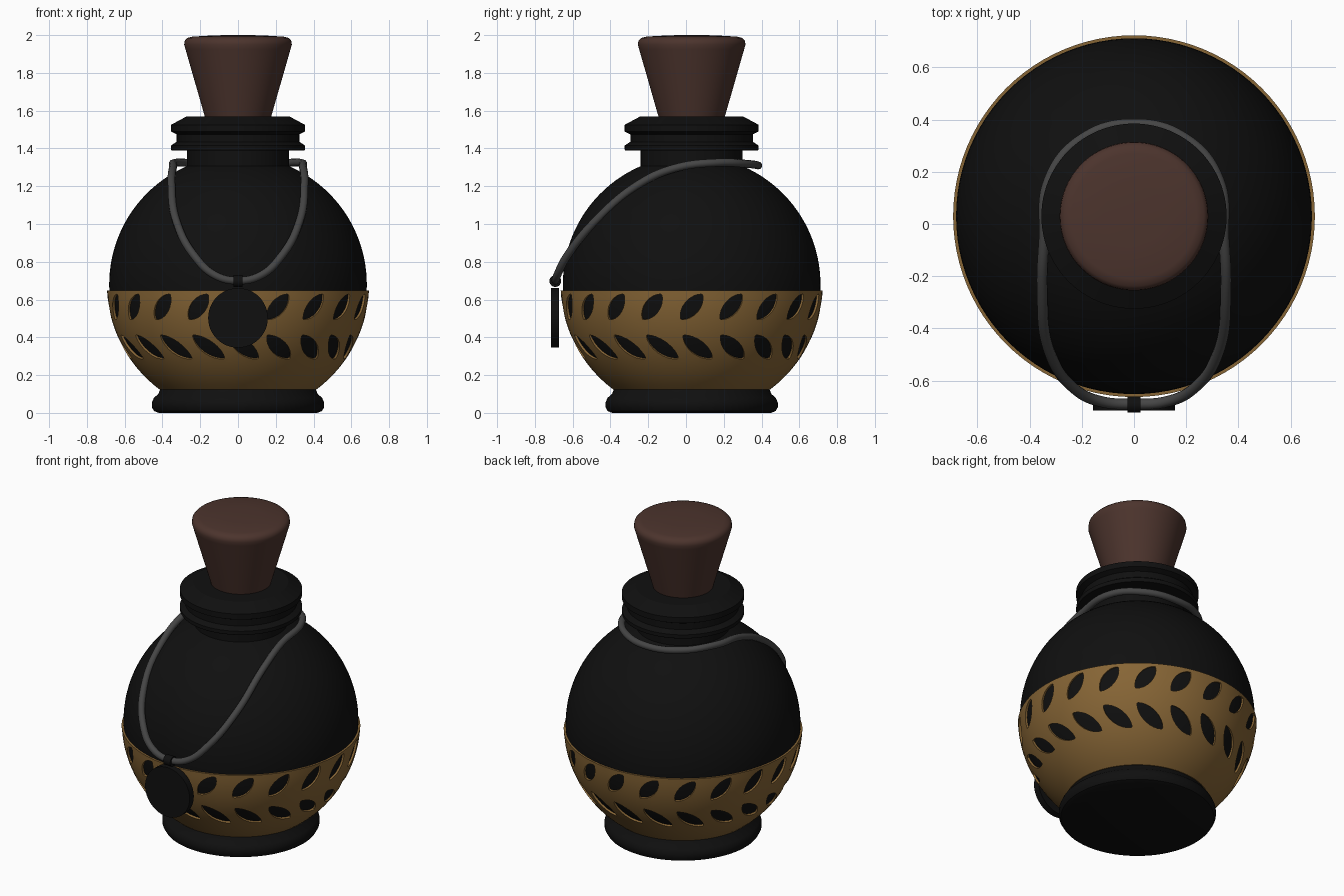
import bpy, bmesh
from math import sin, cos, pi, radians, asin, sqrt
from mathutils import Vector

if "Cube" in bpy.data.objects:
    bpy.data.objects.remove(bpy.data.objects["Cube"], do_unlink=True)

AXIS_Y = 0.03        # bottle axis
CENTRE = Vector((0, AXIS_Y, 0.68))
GLASS_R, BAND_R = 0.682, 0.694


def material(name, rgb):
    mat = bpy.data.materials.new(name)
    mat.use_nodes = True
    colour = (*rgb, 1)
    mat.diffuse_color = colour
    bsdf = next(n for n in mat.node_tree.nodes if n.type == 'BSDF_PRINCIPLED')
    bsdf.inputs["Base Color"].default_value = colour
    bsdf.inputs["Roughness"].default_value = 0.6
    return mat


black = material("black_glass", (0.005, 0.005, 0.005))
gold = material("old_gold", (0.24, 0.13, 0.036))
cork = material("brown_cork", (0.072, 0.034, 0.026))
grey = material("grey_cord", (0.06, 0.06, 0.06))


def finish(ob, angle=35):
    bpy.ops.object.select_all(action='DESELECT')
    ob.select_set(True)
    bpy.context.view_layer.objects.active = ob
    bpy.ops.object.shade_smooth_by_angle(angle=radians(angle))


def add_object(name, bm, mat):
    bmesh.ops.recalc_face_normals(bm, faces=bm.faces)
    mesh = bpy.data.meshes.new(name)
    bm.to_mesh(mesh)
    bm.free()
    mesh.materials.append(mat)
    ob = bpy.data.objects.new(name, mesh)
    bpy.context.collection.objects.link(ob)
    return ob


def lathe(name, profile, mat, closed=False, segs=96):
    """Spin (radius, height) points; open profiles get flat caps."""
    bm = bmesh.new()
    rings = []
    for r, z in profile:
        rings.append([bm.verts.new((r * cos(2 * pi * i / segs), AXIS_Y + r * sin(2 * pi * i / segs), z))
                      for i in range(segs)])
    pairs = list(zip(rings, rings[1:]))
    if closed:
        pairs.append((rings[-1], rings[0]))
    for a, b in pairs:
        for i in range(segs):
            j = (i + 1) % segs
            bm.faces.new((a[i], a[j], b[j], b[i]))
    if not closed:
        bm.faces.new(rings[0][::-1])
        bm.faces.new(rings[-1])
    return add_object(name, bm, mat)


def sphere_arc(radius, z0, z1, steps):
    """Profile points along the round belly between two heights."""
    a0, a1 = (asin((z - CENTRE.z) / radius) for z in (z0, z1))
    angles = [a0 + (a1 - a0) * i / steps for i in range(steps + 1)]
    return [(radius * cos(a), CENTRE.z + radius * sin(a)) for a in angles]


# Round belly, foot and neck
finish(lathe("bottle_body", sphere_arc(GLASS_R, 0.1, 1.32, 40), black))
finish(lathe("bottle_foot", [(0.42, 0), (0.445, 0.01), (0.456, 0.03), (0.456, 0.055), (0.445, 0.08),
                             (0.422, 0.1), (0.412, 0.125), (0.4, 0.14)], black))
finish(lathe("bottle_neck", [(0.27, 1.25), (0.27, 1.39), (0.352, 1.39), (0.355, 1.395), (0.355, 1.415),
                             (0.325, 1.435), (0.325, 1.475), (0.355, 1.49), (0.355, 1.525),
                             (0.275, 1.568), (0.15, 1.568)], black), 25)

# Tapered stopper with rounded top edge
finish(lathe("cork_stopper", [(0.155, 1.5), (0.176, 1.57), (0.278, 1.925), (0.285, 1.95), (0.282, 1.97),
                              (0.268, 1.985), (0.24, 1.992), (0.12, 1.999), (0.02, 2.0)], cork), 45)

# Thin gold band around the lower belly
outer = sphere_arc(BAND_R, 0.125, 0.648, 16)
inner = sphere_arc(GLASS_R - 0.01, 0.125, 0.648, 16)
band = lathe("gold_band", outer + inner[::-1], gold, closed=True)

# Two rows of slanted leaf openings
bm = bmesh.new()


def leaf(turn, height, slant, half_len, half_wid):
    lift = asin((height - CENTRE.z) / BAND_R)
    out = Vector((cos(turn) * cos(lift), sin(turn) * cos(lift), sin(lift)))
    side = Vector((-sin(turn), cos(turn), 0))
    up = out.cross(side)
    along = side * cos(slant) + up * sin(slant)
    across = out.cross(along)
    loops = []
    for depth in (0.62, 0.76):
        loop = []
        for k in range(20):
            t = 2 * pi * k / 20
            width = half_wid * sin(t) * sqrt(abs(sin(t))) if k % 10 else 0
            loop.append(bm.verts.new(CENTRE + out * depth + along * half_len * cos(t) + across * width))
        loops.append(loop)
    low, high = loops
    bm.faces.new(low[::-1])
    bm.faces.new(high)
    for k in range(20):
        m = (k + 1) % 20
        bm.faces.new((low[k], low[m], high[m], high[k]))


COUNT = 20
for i in range(COUNT):
    turn = 2 * pi * i / COUNT
    leaf(turn, 0.56, radians(50), 0.088, 0.042)
    leaf(turn + radians(3), 0.345, radians(-42), 0.105, 0.042)
cutter = add_object("leaf_cutter", bm, gold)
cutter.hide_render = True

cut = band.modifiers.new("leaf_holes", 'BOOLEAN')
cut.operation = 'DIFFERENCE'
cut.solver = 'EXACT'
cut.object = cutter
bpy.context.view_layer.objects.active = band
bpy.ops.object.modifier_apply(modifier=cut.name)
bpy.data.objects.remove(cutter, do_unlink=True)
finish(band, 30)

# Cord looped round the neck and hanging over the front
half = [(0, -0.69, 0.70), (0.12, -0.682, 0.728), (0.23, -0.63, 0.83), (0.325, -0.485, 1.01),
        (0.352, -0.25, 1.21), (0.345, -0.06, 1.295), (0.325, 0.17, 1.325),
        (0.2, 0.325, 1.318), (0, 0.383, 1.31)]
path = half + [(-x, y, z) for x, y, z in half[-2:0:-1]]
curve = bpy.data.curves.new("neck_cord", 'CURVE')
curve.dimensions = '3D'
curve.bevel_depth = 0.021
curve.bevel_resolution = 3
curve.resolution_u = 10
spline = curve.splines.new('BEZIER')
spline.bezier_points.add(len(path) - 1)
spline.use_cyclic_u = True
for point, co in zip(spline.bezier_points, path):
    point.co = co
    point.handle_left_type = point.handle_right_type = 'AUTO'
curve.materials.append(grey)
cord = bpy.data.objects.new("neck_cord", curve)
bpy.context.collection.objects.link(cord)
bpy.ops.object.select_all(action='DESELECT')
cord.select_set(True)
bpy.context.view_layer.objects.active = cord
bpy.ops.object.convert(target='MESH')
finish(bpy.context.view_layer.objects.active, 60)


# Round pendant hanging from a small loop
def cylinder(name, radius, depth, location, rotation, mat):
    bpy.ops.mesh.primitive_cylinder_add(vertices=48, radius=radius, depth=depth,
                                        location=location, rotation=rotation)
    ob = bpy.context.object
    ob.name = name
    ob.data.materials.append(mat)
    finish(ob)
    return ob


cylinder("pendant_disc", 0.158, 0.042, (0, -0.694, 0.503), (pi / 2, 0, 0), black)
cylinder("pendant_loop", 0.031, 0.05, (0, -0.692, 0.698), (0, pi / 2, 0), black)
